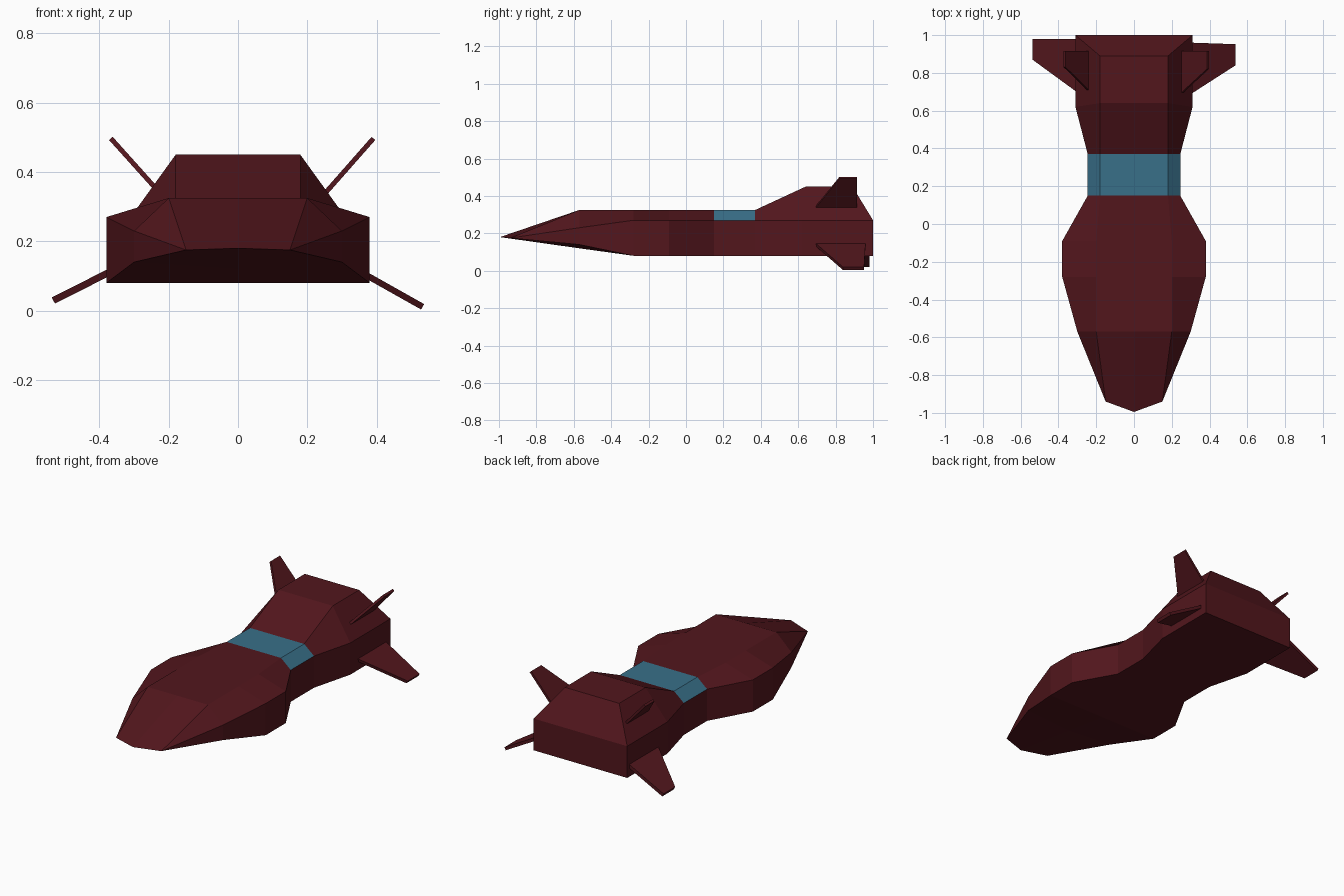
import bpy, bmesh
from mathutils import Vector

if "Cube" in bpy.data.objects:
    bpy.data.objects.remove(bpy.data.objects["Cube"])


def material(name, color):
    m = bpy.data.materials.new(name)
    m.diffuse_color = color
    m.use_nodes = True
    m.node_tree.nodes["Principled BSDF"].inputs["Base Color"].default_value = m.diffuse_color
    return m


RED = material("dark_red", (0.085, 0.008, 0.012, 1))
TEAL = material("teal_glass", (0.04, 0.16, 0.25, 1))


def finish(name, bm, mats):
    bmesh.ops.remove_doubles(bm, verts=bm.verts, dist=0.0005)
    bmesh.ops.recalc_face_normals(bm, faces=bm.faces)
    me = bpy.data.meshes.new(name)
    bm.to_mesh(me)
    bm.free()
    for m in mats:
        me.materials.append(m)
    ob = bpy.data.objects.new(name, me)
    bpy.context.collection.objects.link(ob)
    return ob


# Hull stations: side y, roof y, side half width, bottom edge z, keel z,
# shoulder z, roof half width, roof z
STATIONS = [
    (-0.57, -0.57, 0.30, 0.14, 0.12, 0.23, 0.20, 0.325),
    (-0.28, -0.28, 0.38, 0.08, 0.08, 0.27, 0.20, 0.325),
    (-0.09, -0.09, 0.38, 0.08, 0.08, 0.27, 0.20, 0.325),
    (0.15, 0.15, 0.245, 0.08, 0.08, 0.27, 0.18, 0.325),
    (0.37, 0.37, 0.245, 0.08, 0.08, 0.27, 0.18, 0.325),
    (0.62, 0.64, 0.31, 0.08, 0.08, 0.27, 0.18, 0.45),
    (1.00, 0.89, 0.31, 0.08, 0.08, 0.27, 0.18, 0.45),
]
COCKPIT = 5   # span ending at this ring is glazed above the shoulder


def half_ring(s):
    y, yr, w, zb, zk, zs, wr, zr = s
    return [(0, y, zk), (w, y, zb), (w, y, zs), (wr, yr, zr), (0, yr, zr)]


tip, cheek = (0, -0.995, 0.18), (0.15, -0.94, 0.175)
rings = [[tip, cheek, cheek, cheek, tip]] + [half_ring(s) for s in STATIONS]

bm = bmesh.new()


def face(points, glass=False):
    unique = list(dict.fromkeys(points))
    if len(unique) > 2:
        f = bm.faces.new([bm.verts.new(p) for p in unique])
        f.material_index = int(glass)


# Loft both halves of the hull
for sx in (1, -1):
    sided = [[(sx * x, y, z) for x, y, z in r] for r in rings]
    for i, (a, b) in enumerate(zip(sided, sided[1:])):
        for j in range(4):
            face([a[j], a[j + 1], b[j + 1], b[j]], i == COCKPIT - 1 + 0 + 0 + 0 and j >= 2)
    # Tail: upright panel and the sloped panel above it
    r = sided[-1]
    mid = (0, r[2][1], r[2][2])
    face([r[0], r[1], r[2], mid])
    face([mid, r[2], r[3], r[4]])
finish("hull", bm, [RED, TEAL])


def fin(name, root, end, root_y, end_y, thick):
    """Thin tapered plate; root and end are (x, z) positions."""
    d = Vector((end[0] - root[0], 0, end[1] - root[1])).normalized()
    n = Vector((-d.z, 0, d.x)) * thick / 2
    outline = [Vector((p[0], y, p[1])) for p, y in
               ((root, root_y[0]), (end, end_y[0]), (end, end_y[1]), (root, root_y[1]))]
    b = bmesh.new()
    lo = [b.verts.new(v - n) for v in outline]
    hi = [b.verts.new(v + n) for v in outline]
    b.faces.new(lo)
    b.faces.new(hi)
    for i in range(4):
        k = (i + 1) % 4
        b.faces.new([lo[i], lo[k], hi[k], hi[i]])
    finish(name, b, [RED])


# Upper and lower tail fins (left and right differ slightly)
fin("upper_fin_left", (-0.235, 0.35), (-0.367, 0.497), (0.70, 0.915), (0.83, 0.915), 0.014)
fin("upper_fin_right", (0.25, 0.337), (0.391, 0.497), (0.69, 0.915), (0.82, 0.915), 0.014)
fin("lower_fin_left", (-0.30, 0.147), (-0.533, 0.029), (0.70, 0.98), (0.87, 0.98), 0.02)
fin("lower_fin_right", (0.30, 0.142), (0.533, 0.011), (0.69, 0.96), (0.84, 0.952), 0.018)
